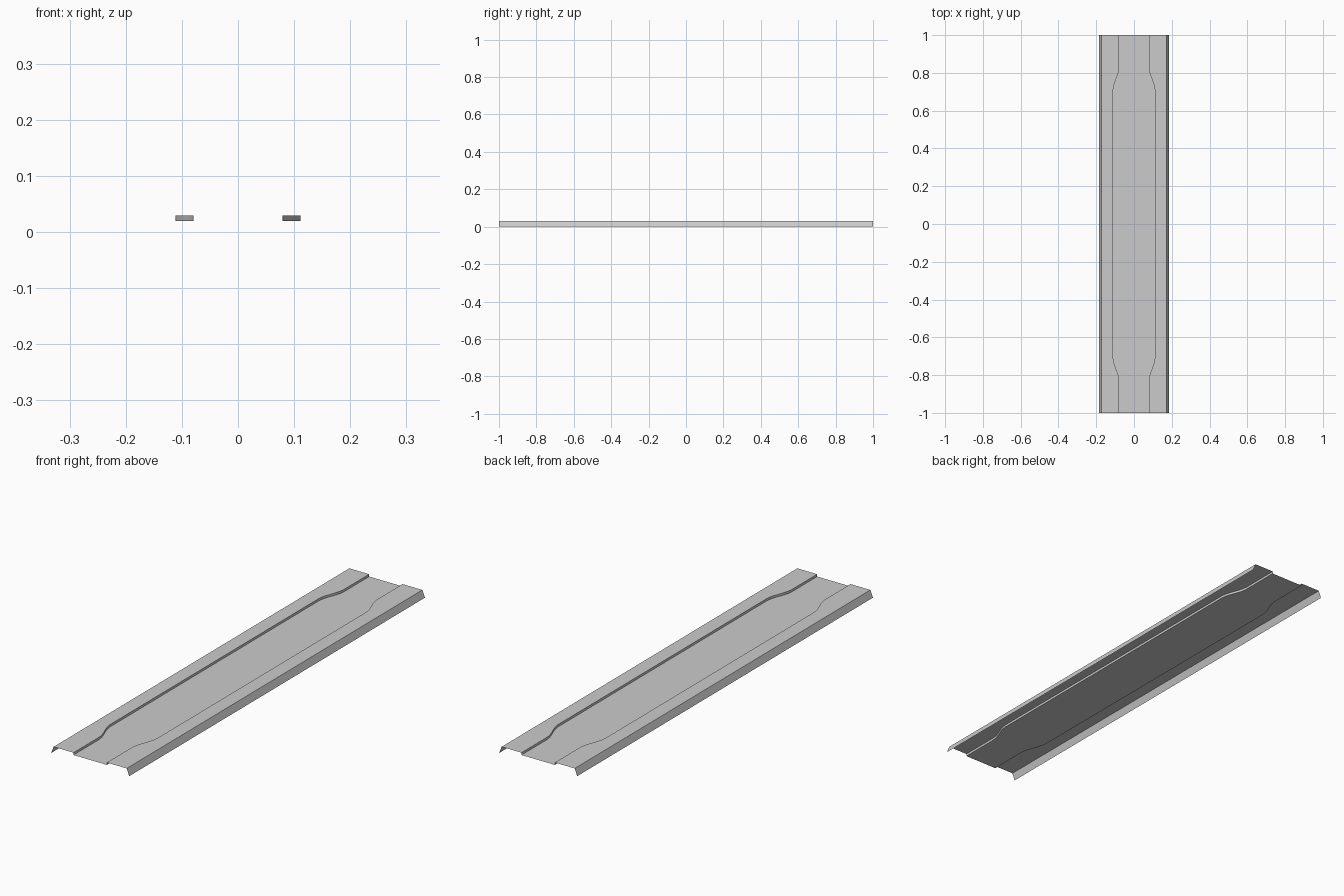
import bpy, bmesh

if "Cube" in bpy.data.objects:
    bpy.data.objects.remove(bpy.data.objects["Cube"])

HALF_LEN = 1.0
Z_TOP, Z_FLOOR = 0.03, 0.02
X_BEND, X_LIP = 0.173, 0.185

# Edge of the sunken channel (y, half width): narrow at the ends, S-bend to a wide middle
half = [(HALF_LEN, 0.079), (0.825, 0.079), (0.805, 0.082), (0.785, 0.088),
        (0.748, 0.102), (0.728, 0.108), (0.708, 0.111)]
stations = [(-y, w) for y, w in half] + half[::-1]


def section(y, w):
    """Cross-section of the folded sheet, left to right."""
    right = [(w, Z_FLOOR), (w, Z_TOP), (X_BEND, Z_TOP), (X_LIP, 0.0)]
    pts = [(-x, z) for x, z in right[::-1]] + right
    return [(x, y, z) for x, z in pts]


# Folded sheet panel: two drooping lips, raised sides, sunken channel
bm = bmesh.new()
rows = [[bm.verts.new(p) for p in section(y, w)] for y, w in stations]
for a, b in zip(rows, rows[1:]):
    for i in range(len(a) - 1):
        bm.faces.new((a[i], a[i + 1], b[i + 1], b[i]))

# Merge the flat strips of the straight lips and floor
bmesh.ops.dissolve_limit(bm, angle_limit=0.005, verts=bm.verts[:], edges=bm.edges[:])

mesh = bpy.data.meshes.new("channel_panel")
bm.to_mesh(mesh)
bm.free()
panel = bpy.data.objects.new("channel_panel", mesh)
bpy.context.collection.objects.link(panel)
